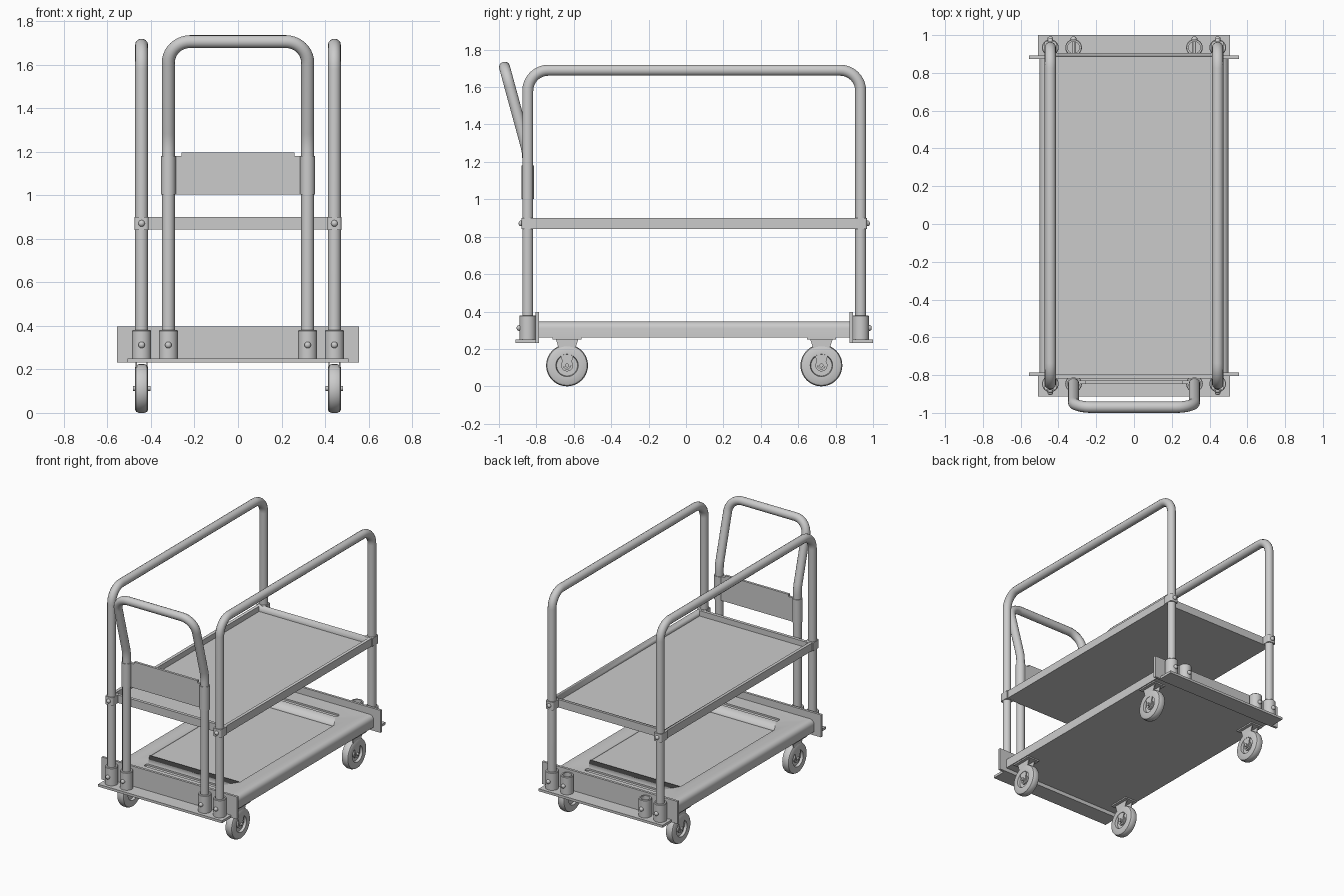
import bpy, bmesh, math
from mathutils import Vector

if "Cube" in bpy.data.objects:
    bpy.data.objects.remove(bpy.data.objects["Cube"])

CY = 0.044          # centre of the platform along y
PX, HX = 0.443, 0.32  # side-rail and push-handle post positions
PY = 0.89           # post offset from the platform centre


def finish(name, bm, smooth=True):
    bmesh.ops.recalc_face_normals(bm, faces=bm.faces[:])
    me = bpy.data.meshes.new(name)
    bm.to_mesh(me)
    bm.free()
    ob = bpy.data.objects.new(name, me)
    bpy.context.collection.objects.link(ob)
    select(ob)
    if smooth:
        bpy.ops.object.shade_smooth_by_angle(angle=math.radians(35))
    return ob


def select(ob):
    bpy.ops.object.select_all(action='DESELECT')
    ob.select_set(True)
    bpy.context.view_layer.objects.active = ob


def box(name, lo, hi, pick=None, bevel=0, seg=4):
    """Box between two corners; edges whose midpoint/direction pass pick() are rounded."""
    lo, hi = Vector(lo), Vector(hi)
    bm = bmesh.new()
    bmesh.ops.create_cube(bm, size=1)
    for v in bm.verts:
        v.co = Vector(((lo + hi) / 2)[i] + v.co[i] * (hi - lo)[i] for i in range(3))
    if pick:
        edges = [e for e in bm.edges if pick((e.verts[0].co + e.verts[1].co) / 2,
                                             e.verts[0].co - e.verts[1].co)]
        bmesh.ops.bevel(bm, geom=edges, offset=bevel, segments=seg, profile=0.5, affect='EDGES')
    return finish(name, bm)


def lathe(name, profile, loc, axis='Z', steps=32, closed=False):
    """Revolve (radius, height) points about an axis through loc."""
    bm = bmesh.new()
    turn = {'Z': lambda r, h, a: (r * math.cos(a), r * math.sin(a), h),
            'X': lambda r, h, a: (h, r * math.cos(a), r * math.sin(a)),
            'Y': lambda r, h, a: (r * math.cos(a), h, r * math.sin(a))}[axis]
    rings = [[bm.verts.new(Vector(loc) + Vector(turn(r, h, 2 * math.pi * i / steps)))
              for i in range(steps)] for r, h in profile]
    pairs = list(zip(rings, rings[1:])) + ([(rings[-1], rings[0])] if closed else [])
    for a, b in pairs:
        for i in range(steps):
            j = (i + 1) % steps
            bm.faces.new((a[i], a[j], b[j], b[i]))
    if not closed:
        bm.faces.new(rings[0])
        bm.faces.new(rings[-1])
    return finish(name, bm)


def tube(name, corners, radius):
    """Round tube along points; each corner is (point, fillet radius)."""
    pts = [Vector(p) for p, _ in corners]
    path = [pts[0]]
    for i in range(1, len(pts) - 1):
        p, r = pts[i], corners[i][1]
        d0, d1 = (pts[i - 1] - p).normalized(), (pts[i + 1] - p).normalized()
        half = d0.angle(d1) / 2
        centre = p + (d0 + d1).normalized() * (r / math.sin(half))
        t = r / math.tan(half)
        s, e = p + d0 * t - centre, p + d1 * t - centre
        for k in range(11):
            path.append(centre + s.slerp(e, k / 10).normalized() * r)
    path.append(pts[-1])
    cu = bpy.data.curves.new(name, 'CURVE')
    cu.dimensions = '3D'
    cu.bevel_depth, cu.bevel_resolution, cu.use_fill_caps = radius, 5, True
    sp = cu.splines.new('POLY')
    sp.points.add(len(path) - 1)
    for q, p in zip(sp.points, path):
        q.co = (*p, 1)
    ob = bpy.data.objects.new(name, cu)
    bpy.context.collection.objects.link(ob)
    select(ob)
    bpy.ops.object.convert(target='MESH')
    bpy.ops.object.shade_smooth_by_angle(angle=math.radians(35))


def bolt(name, x, y, z, s):
    lathe(name, [(0.015, -0.004 * s), (0.015, 0.006 * s), (0.011, 0.012 * s), (0.004, 0.015 * s)],
          (x, y, z), 'Y', 16)


def cut(ob, cutter):
    m = ob.modifiers.new('cut', 'BOOLEAN')
    m.operation, m.object, m.solver = 'DIFFERENCE', cutter, 'EXACT'
    select(ob)
    bpy.ops.object.modifier_apply(modifier=m.name)
    bpy.data.objects.remove(cutter)


# Platform deck: rounded long edges, sunken panel and a slot at each end
deck = box('deck', (-0.5, CY - 0.83, 0.26), (0.5, CY + 0.83, 0.346),
           lambda m, d: abs(d.y) > 0.5 and m.z > 0.3, 0.035, 5)
cut(deck, box('panel_cutter', (-0.37, CY - 0.55, 0.336), (0.37, CY + 0.55, 0.40)))
for s in (-1, 1):
    y = CY + s * 0.69
    cut(deck, box('slot_cutter', (-0.31, y - 0.02, 0.334), (0.31, y + 0.02, 0.40),
                  lambda m, d: abs(d.z) > 0.01, 0.0195, 4))

# Shelf tray with a raised rim
tray = box('shelf_tray', (-0.468, CY - 0.862, 0.842), (0.468, CY + 0.862, 0.90))
cut(tray, box('tray_cutter', (-0.445, CY - 0.839, 0.86), (0.445, CY + 0.839, 1.0)))

for s, end in ((-1, 'front'), (1, 'back')):
    # End bracket: upright plate and ledge
    ys = sorted((CY + s * 0.83, CY + s * 0.848))
    box(end + '_end_plate', (-0.555, ys[0], 0.232), (0.555, ys[1], 0.398))
    ys = sorted((CY + s * 0.848, CY + s * 0.956))
    box(end + '_ledge', (-0.507, ys[0], 0.232), (0.507, ys[1], 0.25))
    y = CY + s * PY
    # Hollow post sockets with bolts
    for x in (-PX, -HX, HX, PX):
        lathe(end + '_socket', [(0.044, 0.25), (0.044, 0.376), (0.041, 0.38), (0.031, 0.38),
                                (0.031, 0.25)], (x, y, 0), closed=True)
        bolt(end + '_socket_bolt', x, y + s * 0.044, 0.312, s)
        lathe(end + '_socket_pin', [(0.009, -0.042), (0.009, 0.042)], (x, y, 0.312), 'Y', 12)
    for x in (-PX, PX):
        # Shelf clamps around the posts
        ys = sorted((CY + s * 0.85, y + s * 0.034))
        box(end + '_shelf_clamp', (x - 0.032, ys[0], 0.841), (x + 0.032, ys[1], 0.901),
            lambda m, d: abs(d.z) > 0.01 and (m.y - y) * s > 0, 0.012, 3)
        bolt(end + '_clamp_bolt', x, y + s * 0.034, 0.871, s)

        # Casters: wheel with hub recess, fork, axle and mounting plate
        wy = CY + s * 0.68
        half = [(0.02, 0.024), (0.032, 0.024), (0.032, 0.012), (0.056, 0.012), (0.06, 0.03),
                (0.098, 0.03), (0.107, 0.025), (0.112, 0.012)]
        lathe(end + '_wheel', half + [(r, -h) for r, h in reversed(half)],
              (x, wy, 0.112), 'X', 40, closed=True)
        lathe(end + '_axle', [(0.011, -0.04), (0.011, 0.04)], (x, wy, 0.112), 'X', 12)
        box(end + '_caster_plate', (x - 0.05, wy - 0.078, 0.25), (x + 0.05, wy + 0.078, 0.262))
        for side in (-1, 1):
            bm = bmesh.new()
            prof = [(-0.06, 0.252), (0.06, 0.252), (0.045, 0.205), (0.02, 0.112),
                    (0.012, 0.095), (-0.012, 0.095), (-0.02, 0.112), (-0.045, 0.205)]
            f = bm.faces.new([bm.verts.new((x + side * 0.022, wy + a, b)) for a, b in prof])
            ext = bmesh.ops.extrude_face_region(bm, geom=[f])
            for v in ext['geom']:
                if isinstance(v, bmesh.types.BMVert):
                    v.co.x += side * 0.006
            finish(end + '_caster_fork', bm)

# Side rails: long hoops
for x in (-PX, PX):
    a, b = CY - PY, CY + PY
    tube('side_rail', [((x, a, 0.25), 0), ((x, a, 1.69), 0.11), ((x, b, 1.69), 0.11),
                       ((x, b, 0.25), 0)], 0.03)

# Push handle: leaning back above the panel
hy = CY - PY
tube('push_handle', [((-HX, hy, 0.25), 0), ((-HX, hy, 1.25), 0.3), ((-HX, -0.97, 1.706), 0.1),
                     ((HX, -0.97, 1.706), 0.1), ((HX, hy, 1.25), 0.3), ((HX, hy, 0.25), 0)], 0.03)

# Panel between the handle posts, with sleeves
box('handle_panel', (-0.295, hy, 1.003), (0.295, hy + 0.018, 1.18))
box('handle_panel_lip', (-0.26, hy, 1.18), (0.26, hy + 0.018, 1.196))
for x in (-HX, HX):
    lathe('panel_sleeve', [(0.034, 1.003), (0.034, 1.18)], (x, hy, 0))
